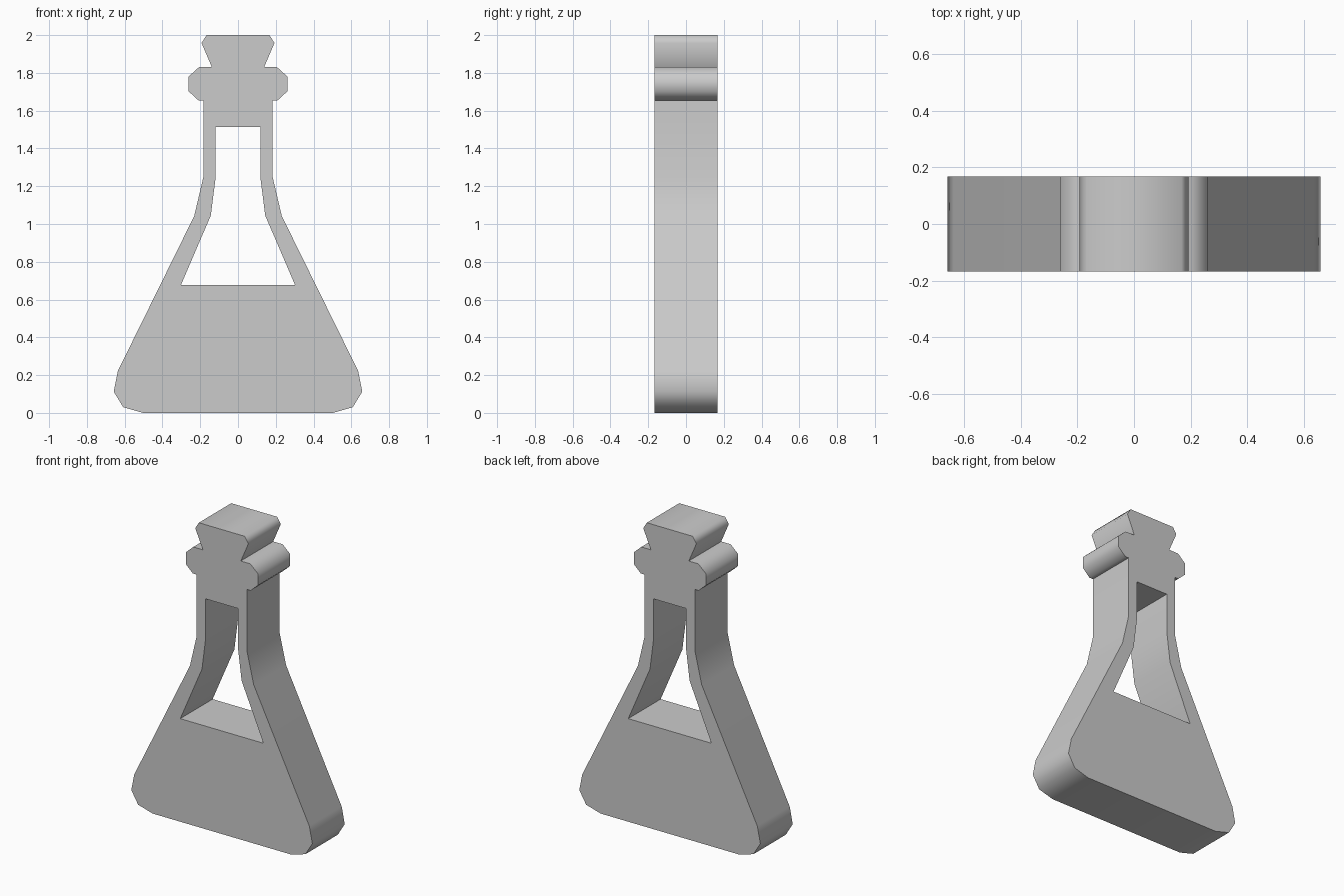
import bpy, bmesh, math

if "Cube" in bpy.data.objects:
    bpy.data.objects.remove(bpy.data.objects["Cube"])

HALF_DEPTH = 0.168

# Right half of the outer outline (x, z): base, shoulder, neck, collar, stopper
outer = [(0.503, 0), (0.608, 0.03), (0.658, 0.113), (0.636, 0.222),
         (0.232, 1.042), (0.183, 1.25), (0.183, 1.655),
         (0.21, 1.655), (0.262, 1.703), (0.262, 1.78), (0.207, 1.83),
         (0.138, 1.83), (0.193, 1.958), (0.167, 2.0)]

# Right half of the window above the liquid level
window = [(0.302, 0.677), (0.144, 1.045), (0.118, 1.25), (0.118, 1.513)]


def mirrored(half):
    return half + [(-x, z) for x, z in reversed(half)]


def add_loop(bm, points, y):
    verts = [bm.verts.new((x, y, z)) for x, z in points]
    edges = [bm.edges.new((verts[i - 1], verts[i])) for i in range(len(verts))]
    return verts, edges


bm = bmesh.new()
cap_edges = {-HALF_DEPTH: [], HALF_DEPTH: []}

# Side walls of the outline and of the window
for half in (outer, window):
    rims = []
    for y in cap_edges:
        verts, edges = add_loop(bm, mirrored(half), y)
        rims.append(verts)
        cap_edges[y] += edges
    front, back = rims
    for i in range(len(front)):
        bm.faces.new((front[i - 1], front[i], back[i], back[i - 1]))

# Front and back faces, filled around the window
for y, edges in cap_edges.items():
    bmesh.ops.triangle_fill(bm, edges=edges, use_beauty=True,
                            normal=(0, math.copysign(1, y), 0))
bmesh.ops.recalc_face_normals(bm, faces=bm.faces)

mesh = bpy.data.meshes.new("flask")
bm.to_mesh(mesh)
bm.free()
flask = bpy.data.objects.new("flask", mesh)
bpy.context.collection.objects.link(flask)

# Rounded corners shade smooth, rims stay crisp
bpy.context.view_layer.objects.active = flask
flask.select_set(True)
bpy.ops.object.shade_smooth_by_angle(angle=math.radians(60))
